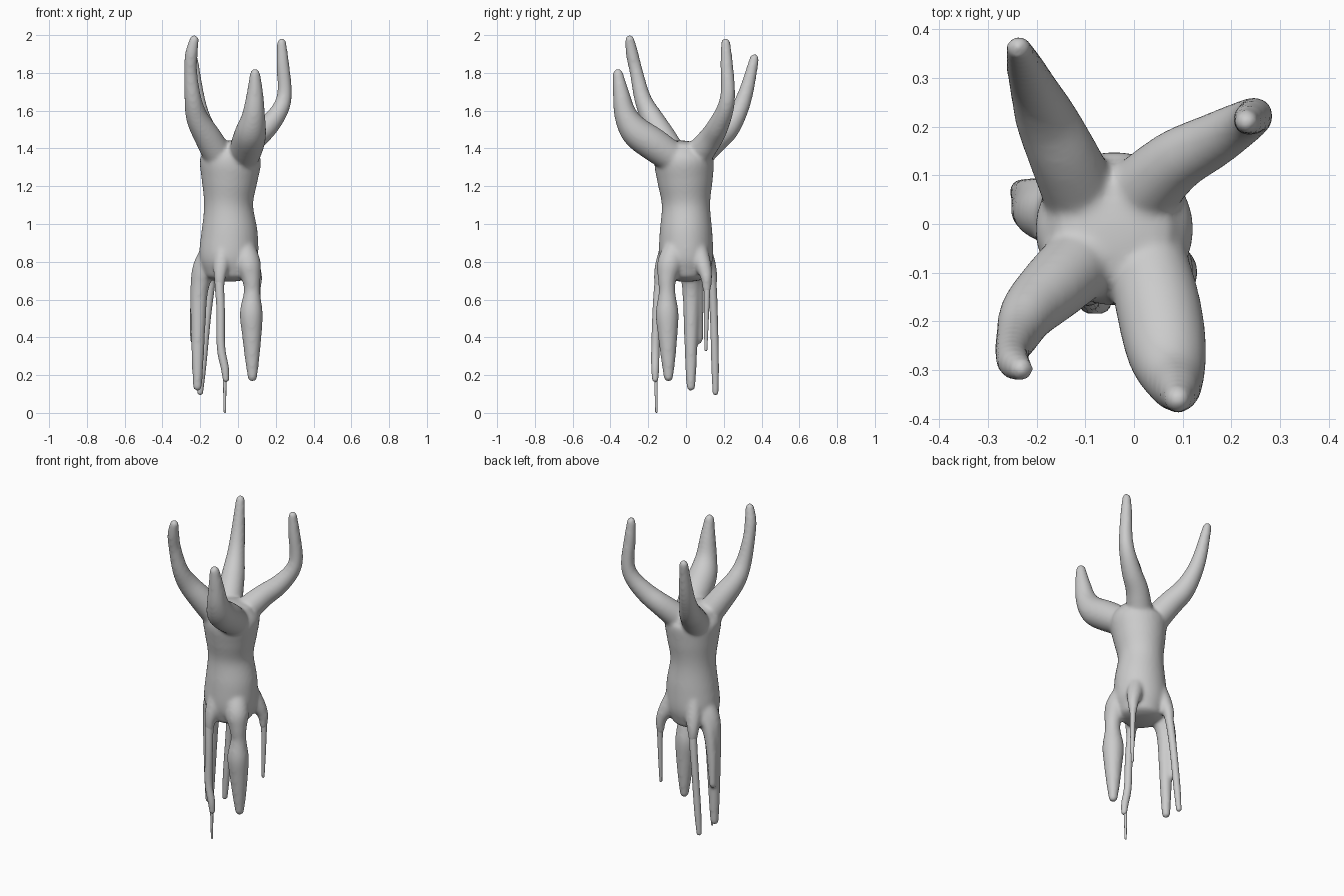
import bpy, bmesh, math
from mathutils import Vector


def spline(pts, steps=5):
    """Catmull-Rom through (x, y, z, radius x, radius y) points."""
    p = [Vector(q if len(q) == 5 else (*q, q[3])) for q in pts]
    p = [p[0] * 2 - p[1]] + p + [p[-1] * 2 - p[-2]]
    out = []
    for a, b, c, d in zip(p, p[1:], p[2:], p[3:]):
        for i in range(steps):
            t = i / steps
            out.append((b * 2 + (c - a) * t + (a * 2 - b * 5 + c * 4 - d) * t * t
                        + (b * 3 - a - c * 3 + d) * t ** 3) / 2)
    return out + [p[-2]]


def tube(bm, pts, sides=20, dome=1.0):
    """Tapered limb with rounded ends."""
    path = spline(pts)
    rows = []
    for i, q in enumerate(path):
        a, b = path[max(i - 1, 0)], path[min(i + 1, len(path) - 1)]
        rows.append((q.xyz, (b.xyz - a.xyz).normalized(), q[3], q[4]))

    def cap(row, sign):
        c, t, rx, ry = row
        return [(c + t * sign * dome * min(rx, ry) * math.sin(a), t, rx * math.cos(a), ry * math.cos(a))
                for a in (0.4, 0.8, 1.15, 1.45)]
    rows = cap(rows[0], -1)[::-1] + rows + cap(rows[-1], 1)
    axis = Vector((0, 0, 1 if rows[0][1].z > 0 else -1))
    rings = []
    for c, t, rx, ry in rows:
        rot = axis.rotation_difference(t)
        rings.append([bm.verts.new(c + rot @ Vector((rx * math.cos(k * math.tau / sides),
                                                     ry * math.sin(k * math.tau / sides), 0)))
                      for k in range(sides)])
    for r, s in zip(rings, rings[1:]):
        for k in range(sides):
            n = (k + 1) % sides
            bm.faces.new((r[k], r[n], s[n], s[k]))
    bm.faces.new(rings[0][::-1])
    bm.faces.new(rings[-1])


def finish(bm, name):
    bmesh.ops.recalc_face_normals(bm, faces=bm.faces)
    for f in bm.faces:
        f.smooth = True
    me = bpy.data.meshes.new(name)
    bm.to_mesh(me)
    bm.free()
    ob = bpy.data.objects.new(name, me)
    bpy.context.collection.objects.link(ob)
    return ob


# Torso, four raised arms and the heavy legs, fused into one skin
body = bmesh.new()
tube(body, [(-.05, 0, .73, .125, .12), (-.05, 0, .82, .155, .143), (-.045, 0, .95, .15, .14),
            (-.05, 0, 1.1, .13, .128), (-.045, -.005, 1.23, .148, .147),
            (-.04, -.01, 1.34, .162, .157), (-.04, -.005, 1.405, .125, .12)], 32, .3)
# front right arm
tube(body, [(.02, -.04, 1.33, .08), (.05, -.17, 1.42, .088), (.068, -.265, 1.49, .082),
            (.083, -.32, 1.58, .061), (.09, -.345, 1.7, .043), (.09, -.36, 1.795, .028)])
# back right arm
tube(body, [(-.01, .04, 1.34, .08), (.08, .125, 1.445, .066), (.16, .17, 1.52, .057),
            (.225, .208, 1.61, .046), (.247, .222, 1.7, .039), (.237, .215, 1.85, .034),
            (.231, .21, 1.96, .025)])
# back left arm
tube(body, [(-.1, .04, 1.34, .08), (-.145, .14, 1.435, .072), (-.18, .215, 1.5, .064),
            (-.205, .275, 1.59, .05), (-.222, .318, 1.7, .04), (-.237, .362, 1.875, .026)])
# front left arm
tube(body, [(-.09, -.06, 1.34, .08), (-.16, -.125, 1.46, .072), (-.215, -.18, 1.56, .06),
            (-.238, -.228, 1.66, .046), (-.251, -.262, 1.8, .036), (-.247, -.285, 1.9, .034),
            (-.232, -.298, 1.975, .026)])
# front right leg with swollen knee
tube(body, [(.02, -.045, .9, .06), (.053, -.085, .79, .068), (.07, -.1, .71, .05), (.074, -.1, .64, .044),
            (.07, -.1, .53, .061), (.073, -.097, .42, .053), (.075, -.094, .28, .038),
            (.076, -.093, .19, .026)])
# left leg, two overlapping strands
tube(body, [(-.12, .02, .88, .06), (-.177, .025, .77, .063), (-.205, .028, .65, .048),
            (-.211, .027, .45, .039), (-.213, .026, .3, .033), (-.215, .026, .14, .025)])
tube(body, [(-.14, .05, .84, .045), (-.2, .06, .72, .036), (-.226, .065, .55, .029),
            (-.234, .07, .385, .021)])
# roots of the thin legs
for x, y, dx, dy in ((-.075, -.08, -.022, -.063), (-.11, .075, -.035, .063), (.025, .055, .075, .055)):
    tube(body, [(x, y, .9, .05), (x + dx * .6, y + dy * .6, .79, .045),
                (x + dx * .95, y + dy * .95, .72, .032), (x + dx, y + dy, .65, .022)])
skin = finish(body, "body")
remesh = skin.modifiers.new("fuse", 'REMESH')
remesh.mode = 'VOXEL'
remesh.voxel_size = .009
remesh.use_smooth_shade = True
soft = skin.modifiers.new("soften", 'SMOOTH')
soft.factor = .5
soft.iterations = 14

# Thin hanging legs
thin = {
    "front_left_leg": [(-.092, -.125, .78, .03), (-.098, -.143, .68, .025), (-.092, -.155, .55, .022),
                       (-.09, -.162, .35, .022), (-.07, -.163, .24, .021), (-.064, -.163, .18, .016)],
    "front_left_leg_tail": [(-.07, -.16, .22, .01), (-.07, -.158, .1, .008), (-.07, -.157, .006, .006)],
    "back_left_leg": [(-.135, .115, .78, .03), (-.145, .138, .68, .024), (-.165, .148, .5, .021),
                      (-.188, .154, .25, .02), (-.2, .156, .11, .015)],
    "back_right_leg": [(.08, .095, .77, .025), (.1, .11, .68, .018), (.102, .108, .5, .013),
                       (.1, .105, .335, .008)],
}
for name, pts in thin.items():
    bm = bmesh.new()
    tube(bm, pts, 14)
    finish(bm, name)
